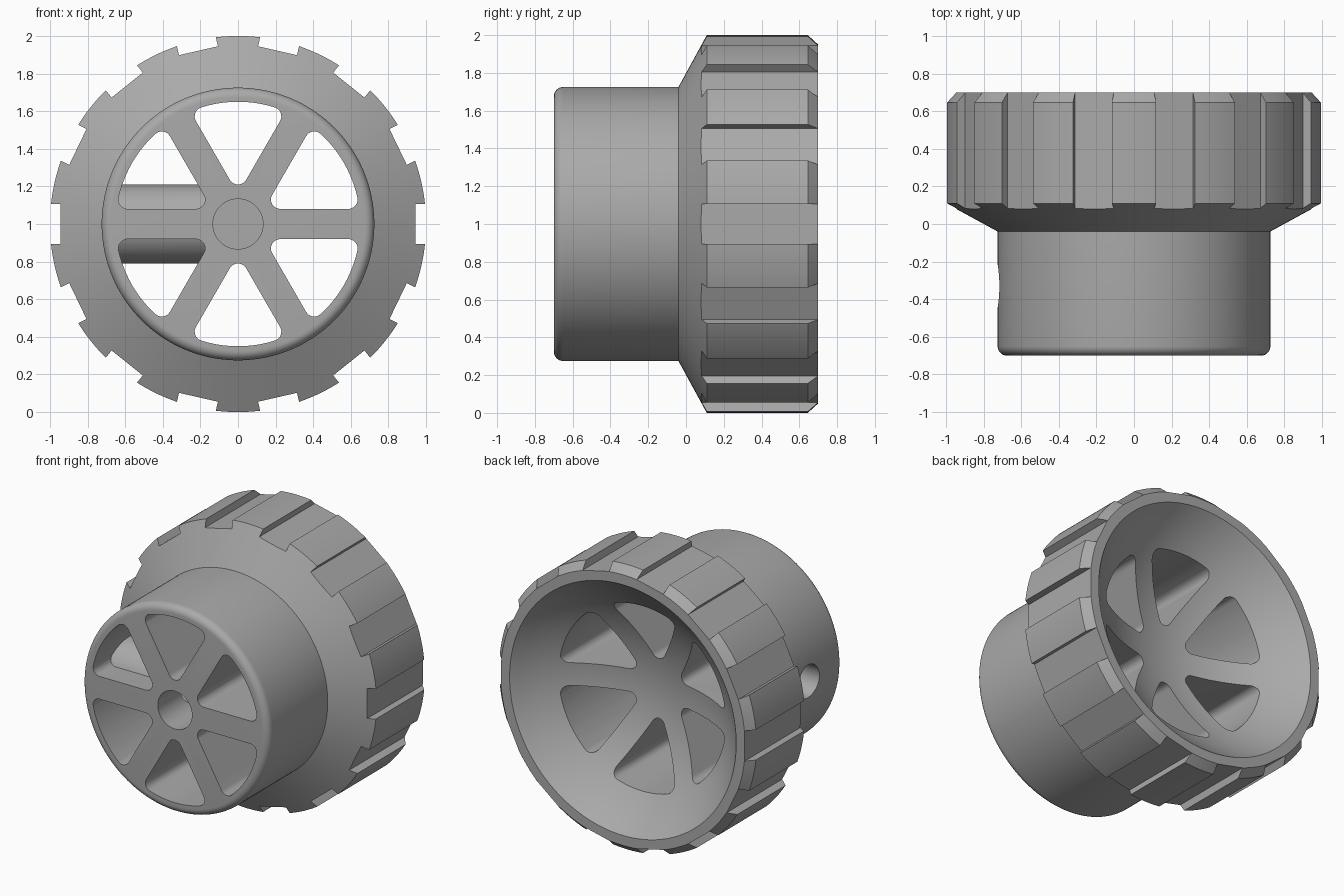
import bpy, bmesh
from math import sin, cos, radians, asin, degrees, sqrt, pi
from mathutils import Matrix, Vector

cube = bpy.data.objects.get("Cube")
if cube:
    bpy.data.objects.remove(cube, do_unlink=True)

CENTRE = Vector((0, 0, 1))
grey = bpy.data.materials.new("plain_grey")
grey.use_nodes = True
grey.diffuse_color = (0.4, 0.4, 0.4, 1)
grey.node_tree.nodes["Principled BSDF"].inputs["Base Color"].default_value = (0.4, 0.4, 0.4, 1)


def arc(cx, cy, r, start, end, n):
    angles = [radians(start + (end - start) * i / n) for i in range(n + 1)]
    return [(cx + r * cos(a), cy + r * sin(a)) for a in angles]


def finish(name, bm):
    bmesh.ops.remove_doubles(bm, verts=bm.verts, dist=1e-5)
    bmesh.ops.recalc_face_normals(bm, faces=bm.faces)
    mesh = bpy.data.meshes.new(name)
    bm.to_mesh(mesh)
    bm.free()
    mesh.materials.append(grey)
    obj = bpy.data.objects.new(name, mesh)
    obj.location = CENTRE
    bpy.context.collection.objects.link(obj)
    return obj


def lathe(name, profile, steps=168):
    """Turn (radius, y) points around the y axis."""
    bm = bmesh.new()
    verts = [bm.verts.new((r, y, 0)) for r, y in profile]
    edges = [bm.edges.new(pair) for pair in zip(verts, verts[1:])]
    bmesh.ops.spin(bm, geom=verts + edges, cent=(0, 0, 0), axis=(0, 1, 0),
                   angle=2 * pi, steps=steps)
    return finish(name, bm)


def ring_of_prisms(name, outline, y0, y1, count, first):
    """Extrude an (x, z) outline along y and repeat it around the axis."""
    bm = bmesh.new()
    for i in range(count):
        turn = Matrix.Rotation(first + 2 * pi * i / count, 4, 'Y')
        face = bm.faces.new([bm.verts.new(turn @ Vector((x, y0, z))) for x, z in outline])
        out = bmesh.ops.extrude_face_region(bm, geom=[face])["geom"]
        moved = [v for v in out if isinstance(v, bmesh.types.BMVert)]
        bmesh.ops.translate(bm, verts=moved, vec=(0, y1 - y0, 0))
    return finish(name, bm)


def sideways_cylinder(name, radius, x0, x1, y):
    bm = bmesh.new()
    place = Matrix.Translation(((x0 + x1) / 2, y, 0)) @ Matrix.Rotation(pi / 2, 4, 'Y')
    bmesh.ops.create_cone(bm, cap_ends=True, segments=64, radius1=radius, radius2=radius,
                          depth=abs(x1 - x0), matrix=place)
    return finish(name, bm)


def combine(target, other, operation):
    mod = target.modifiers.new(other.name, 'BOOLEAN')
    mod.operation = operation
    mod.solver = 'EXACT'
    mod.object = other
    bpy.context.view_layer.objects.active = target
    bpy.ops.object.modifier_apply(modifier=mod.name)
    bpy.data.objects.remove(other, do_unlink=True)


# Turned body: rounded hub, flared shoulder, chamfered rim and dished back
HUB, FRONT, BACK, FILLET = 0.725, -0.7, 0.7, 0.05
DISH, DEPTH = 0.88, 0.42
sphere = (DISH ** 2 + DEPTH ** 2) / (2 * DEPTH)
dish = []
for i in range(19):
    r = DISH * (1 - i / 18)
    dish.append((r, BACK - DEPTH + sphere - sqrt(sphere ** 2 - r ** 2)))
profile = [(0, FRONT)]
profile += arc(HUB - FILLET, FRONT + FILLET, FILLET, -90, 0, 8)
profile += [(HUB, -0.04), (1, 0.11), (1, 0.645), (0.95, BACK)] + dish
knob = lathe("hand_knob", profile)

# Flat-bottomed grip notches around the rim
notch = [(-0.106, 0.945), (0.106, 0.945), (0.106, 1.1), (-0.106, 1.1)]
combine(knob, ring_of_prisms("notches", notch, -0.2, 0.9, 14, pi / 14), 'DIFFERENCE')

# Six rounded windows between the spokes
SPOKE, OUTER, ROUND = 0.08, 0.65, 0.05
reach = OUTER - ROUND
tilt = 60 + degrees(asin((SPOKE + ROUND) / reach))
cx, cz = reach * cos(radians(tilt)), reach * sin(radians(tilt))
window = arc(0, 2 * (SPOKE + ROUND), ROUND, 210, 330, 8)
window += arc(cx, cz, ROUND, -30, tilt, 8)
window += arc(0, 0, OUTER, tilt, 180 - tilt, 12)[1:-1]
window += arc(-cx, cz, ROUND, 180 - tilt, 210, 8)
combine(knob, ring_of_prisms("windows", window, -0.9, 0.9, 6, 0), 'DIFFERENCE')

# Set-screw boss across one spoke, then the shaft bore and screw hole
SCREW_Y = -0.33
combine(knob, sideways_cylinder("boss", 0.21, -0.68, -0.1, SCREW_Y), 'UNION')
bore = lathe("bore", [(0, -0.9), (0.133, -0.9), (0.133, 0), (0, 0)], 64)
combine(knob, bore, 'DIFFERENCE')
combine(knob, sideways_cylinder("screw_hole", 0.115, -0.9, 0, SCREW_Y), 'DIFFERENCE')

# Smooth the turned surfaces, keep the cut edges crisp
bpy.ops.object.select_all(action='DESELECT')
knob.select_set(True)
bpy.context.view_layer.objects.active = knob
bpy.ops.object.shade_smooth_by_angle(angle=radians(25))
